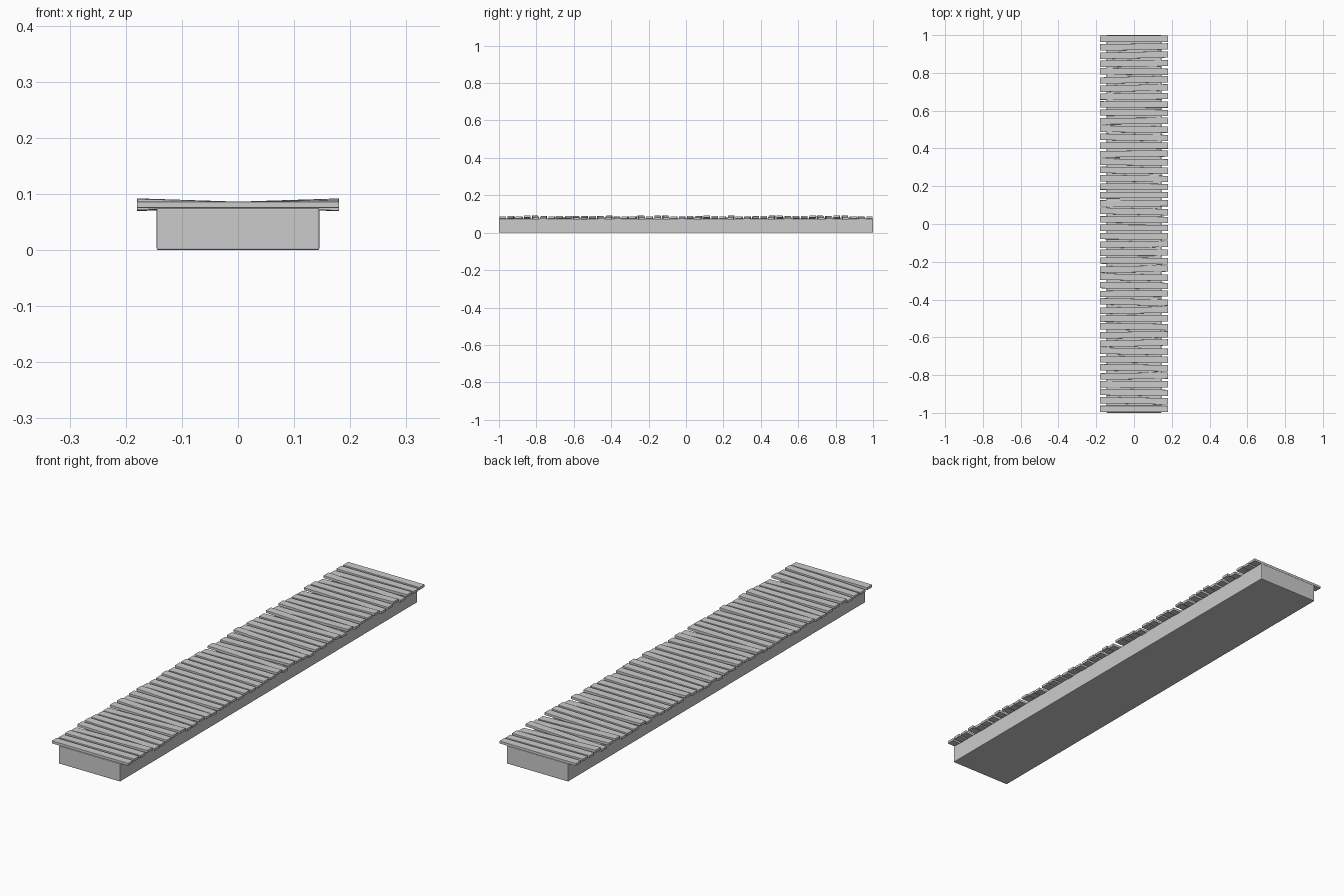
import bpy, random
from math import radians

if "Cube" in bpy.data.objects:
    bpy.data.objects.remove(bpy.data.objects["Cube"])

random.seed(4)

def box(name, size, loc, rot=(0, 0, 0), bevel=0.0):
    bpy.ops.mesh.primitive_cube_add(size=1, location=loc, rotation=rot)
    ob = bpy.context.object
    ob.name = name
    ob.scale = size
    bpy.ops.object.transform_apply(location=False, rotation=False, scale=True)
    if bevel:
        m = ob.modifiers.new("edge", 'BEVEL')
        m.width = bevel
        m.segments = 2
    return ob

# solid core under the decking
box("walkway_base", (0.29, 2.0, 0.075), (0, 0, 0.0385 - 0.001), bevel=0.003)

# uneven cross planks, overhanging the core on both sides
COUNT = 46
WIDTH = 0.034
for i in range(COUNT):
    y = -0.979 + i * 1.96 / (COUNT - 1)
    end = i in (0, COUNT - 1)
    tilt = 0 if end else radians(random.uniform(-1.9, 1.9))
    yaw = 0 if end else radians(random.uniform(-1.3, 1.3))
    box(f"plank_{i + 1:02d}", (0.36, WIDTH, 0.011), (0, y, 0.0808),
        (0, tilt, yaw), bevel=0.001)
